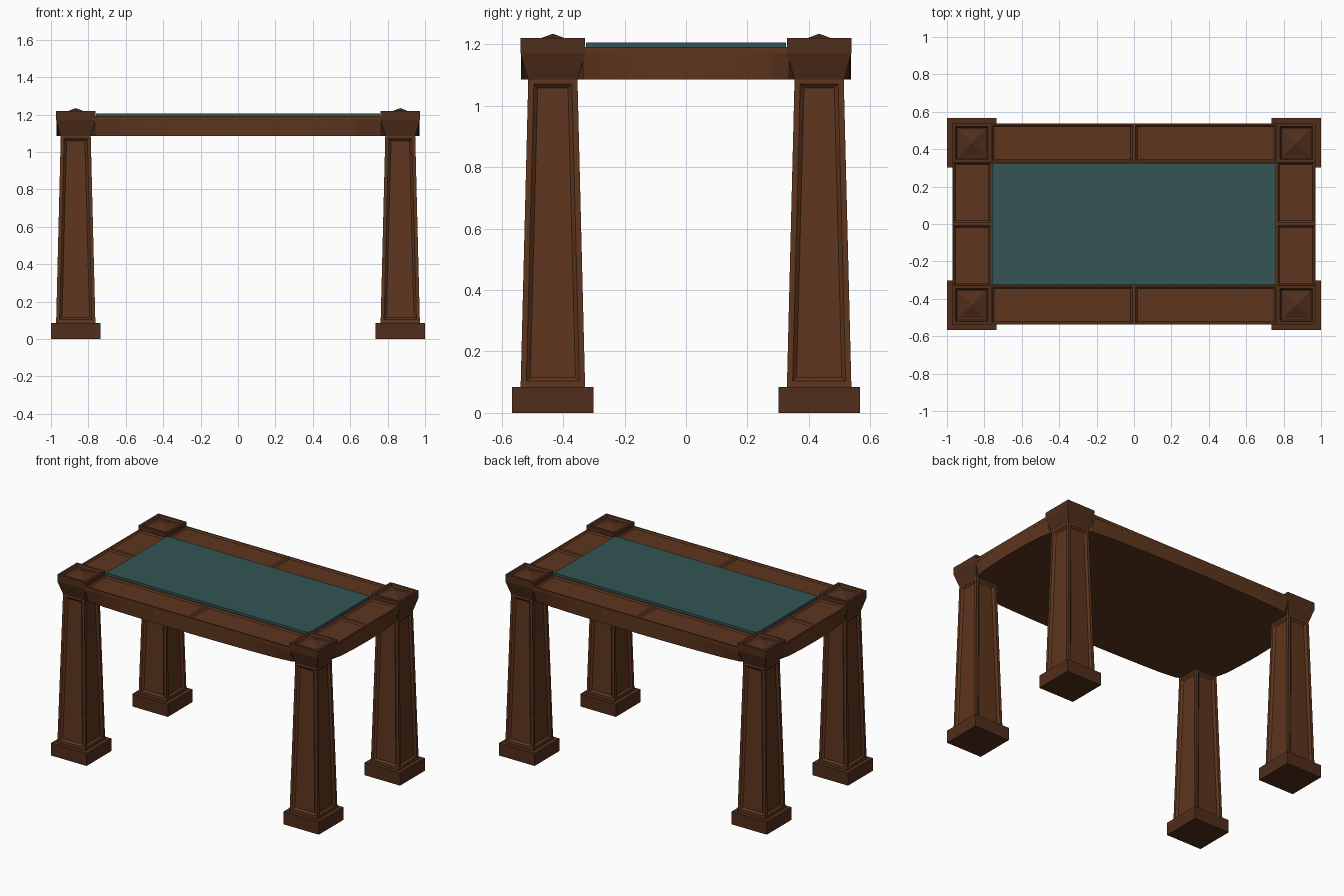
import bpy, bmesh, math

if "Cube" in bpy.data.objects:
    bpy.data.objects.remove(bpy.data.objects["Cube"])

def material(name, rgb):
    m = bpy.data.materials.new(name)
    m.diffuse_color = (*rgb, 1)
    m.use_nodes = True
    m.node_tree.nodes["Principled BSDF"].inputs["Base Color"].default_value = m.diffuse_color
    return m

wood = material("wood", (0.11, 0.036, 0.013))
dark_wood = material("dark wood", (0.08, 0.027, 0.011))
teal = material("teal", (0.033, 0.09, 0.088))
CX, CY = 0.8675, 0.4335   # leg centre

def finish(bm, name, mat, mirror=(False, False)):
    bmesh.ops.recalc_face_normals(bm, faces=bm.faces)
    me = bpy.data.meshes.new(name)
    bm.to_mesh(me)
    bm.free()
    me.materials.append(mat)
    ob = bpy.data.objects.new(name, me)
    bpy.context.collection.objects.link(ob)
    if any(mirror):
        mod = ob.modifiers.new("mirror", 'MIRROR')
        mod.use_axis = (*mirror, False)
        mod.use_mirror_merge = False
        mod.use_clip = False
    return ob

def loft(loops):
    """Skin between closed loops of points, cap both ends."""
    bm = bmesh.new()
    rings = [[bm.verts.new(p) for p in loop] for loop in loops]
    n = len(rings[0])
    for a, b in zip(rings, rings[1:]):
        for i in range(n):
            j = (i + 1) % n
            bm.faces.new((a[i], a[j], b[j], b[i]))
    bm.faces.new(rings[0])
    bm.faces.new(rings[-1])
    bmesh.ops.recalc_face_normals(bm, faces=bm.faces)
    return bm

def rect(x0, x1, y0, y1, z):
    return [(x0, y0, z), (x1, y0, z), (x1, y1, z), (x0, y1, z)]

def square(half, z):
    return rect(CX - half, CX + half, CY - half, CY + half, z)

def panel(bm, faces, margin, groove, depth):
    """Frame the faces, then sink a panel with sloping edges."""
    bmesh.ops.inset_individual(bm, faces=faces, thickness=margin)
    bmesh.ops.inset_individual(bm, faces=faces, thickness=groove, depth=-depth)

BOTH = (True, True)

# Feet
finish(loft([square(0.1325, 0), square(0.1325, 0.085)]), "feet", dark_wood, BOTH)

# Tapered legs with a sunken panel on each side
bm = loft([square(0.105, 0.085), square(0.08, 1.09)])
bm.normal_update()
panel(bm, [f for f in bm.faces if abs(f.normal.z) < 0.5], 0.026, 0.018, 0.012)
finish(bm, "legs", wood, BOTH)

# Flared capitals with a sunken top and a low pyramid
bm = loft([square(0.08, 1.085), square(0.105, 1.172), square(0.105, 1.22),
           square(0.088, 1.22), square(0.08, 1.208), square(0.07, 1.208),
           square(0.002, 1.234)])
finish(bm, "capitals", dark_wood, BOTH)

# Table body: lower edge bows outward between the legs
def outline(dx, dy, z, bow):
    pts, n = [], 12
    for k in range(4):
        long_side = k % 2 == 0
        sign = -1 if k in (0, 3) else 1
        for i in range(n + 1):
            t = i / n
            s = bow * math.sqrt(max(0, math.sin(math.pi * t)))
            if long_side:
                d = 1 if k == 0 else -1
                pts.append((d * (2 * t - 1) * 0.765, sign * (dy + s), z))
            else:
                d = 1 if k == 1 else -1
                pts.append((sign * (dx + s), d * (2 * t - 1) * 0.335, z))
    return pts

finish(loft([outline(0.945, 0.512, 1.085, 0.026),
             outline(0.971, 0.538, 1.175, 0)]), "table_body", wood)

# Framed boards around the top
for name, r in (("long_top_boards", (0, 0.765, 0.328, 0.538)),
                ("end_top_boards", (0.76, 0.971, 0, 0.335))):
    bm = loft([rect(*r, 1.17), rect(*r, 1.192)])
    bm.normal_update()
    panel(bm, [f for f in bm.faces if f.normal.z > 0.9], 0.013, 0.012, 0.009)
    finish(bm, name, wood, BOTH)

# Inlaid centre slab
r = (-0.758, 0.758, -0.325, 0.325)
finish(loft([rect(*r, 1.17), rect(*r, 1.206)]), "centre_slab", teal)
